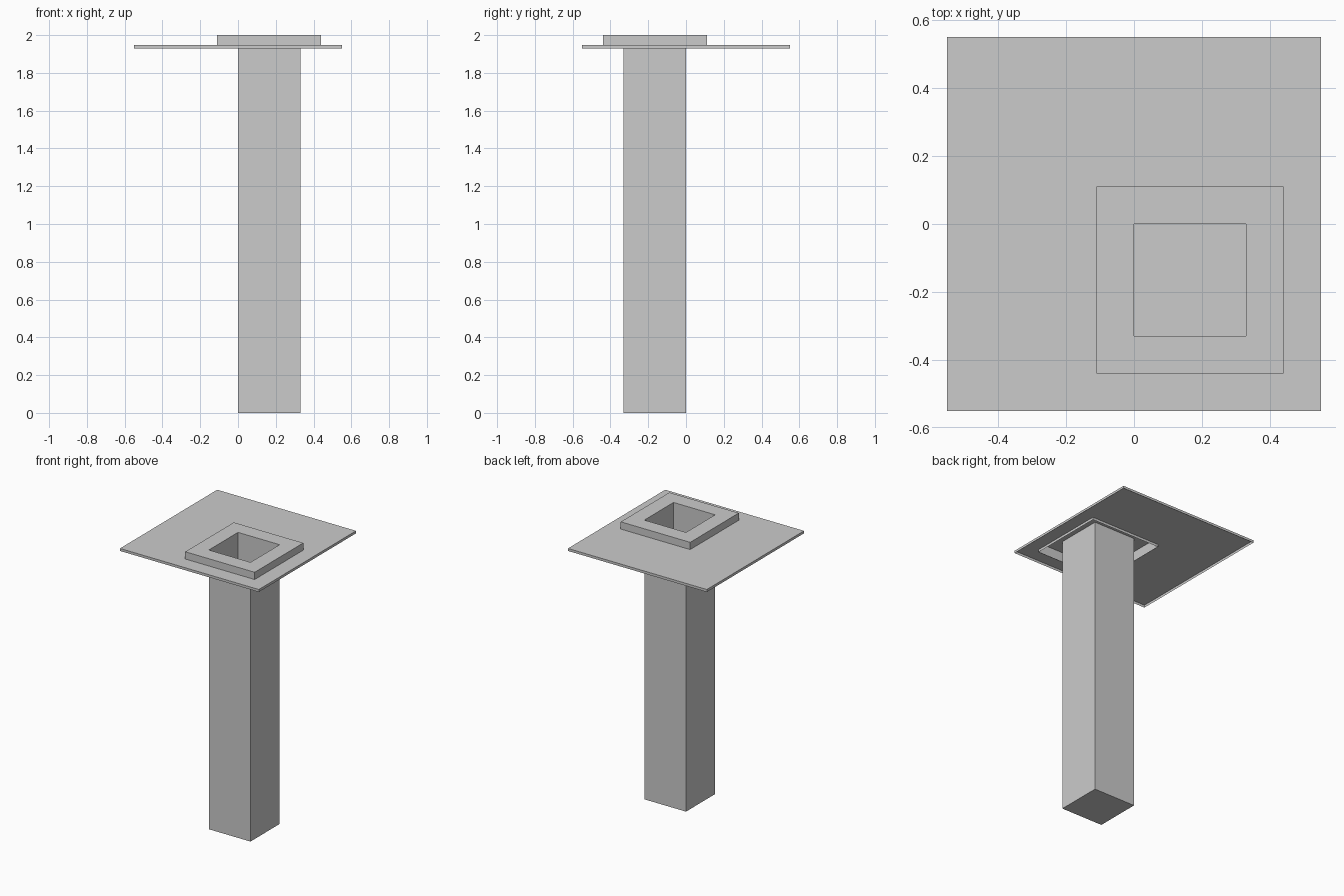
import bpy
import bmesh

if "Cube" in bpy.data.objects:
    bpy.data.objects.remove(bpy.data.objects["Cube"])

# Square outlines as (x0, x1, y0, y1)
PLATE = (-0.55, 0.55, -0.55, 0.55)
COLLAR = (-0.11, 0.44, -0.44, 0.11)
SHAFT = (0.0, 0.33, -0.33, 0.0)
RIM, DECK, TOP = 1.93, 1.948, 2.0


def sheet(name, levels, cap=False):
    """Thin sheet skinned through square loops, optionally closed at the last."""
    bm = bmesh.new()
    loops = []
    for (x0, x1, y0, y1), z in levels:
        loops.append([bm.verts.new((x, y, z)) for x, y in
                      ((x0, y0), (x1, y0), (x1, y1), (x0, y1))])
    for a, b in zip(loops, loops[1:]):
        for i in range(4):
            j = (i + 1) % 4
            bm.faces.new((a[i], a[j], b[j], b[i]))
    if cap:
        bm.faces.new(loops[-1])
        bmesh.ops.recalc_face_normals(bm, faces=bm.faces)
    mesh = bpy.data.meshes.new(name)
    bm.to_mesh(mesh)
    bm.free()
    obj = bpy.data.objects.new(name, mesh)
    bpy.context.collection.objects.link(obj)
    return obj


# Thin top plate, open underneath, with its outer rim turned down
sheet("top_plate", [(PLATE, RIM), (PLATE, DECK), (COLLAR, DECK)])

# Raised hollow collar whose wall passes through the plate
sheet("collar", [(COLLAR, RIM), (COLLAR, DECK), (COLLAR, TOP), (SHAFT, TOP)])

# Hollow square shaft, open at the top and closed at the bottom
sheet("shaft", [(SHAFT, TOP), (SHAFT, 0.0)], cap=True)
